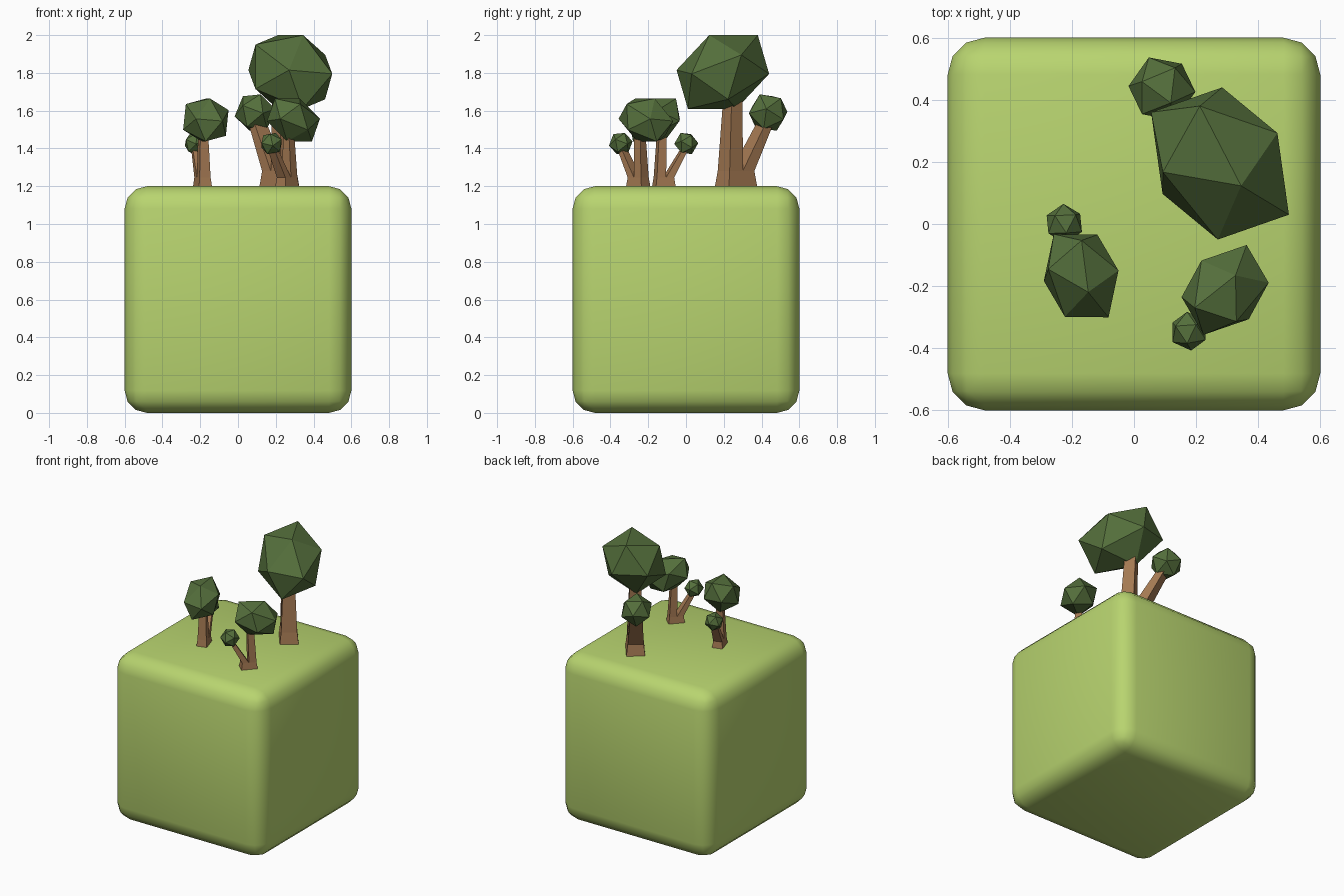
import bpy, bmesh
from math import radians, sin, cos
from mathutils import Matrix, Vector

if "Cube" in bpy.data.objects:
    bpy.data.objects.remove(bpy.data.objects["Cube"])


def material(name, rgb):
    m = bpy.data.materials.new(name)
    m.diffuse_color = (*rgb, 1)
    m.use_nodes = True
    m.node_tree.nodes["Principled BSDF"].inputs["Base Color"].default_value = m.diffuse_color
    return m


GRASS = material("grass", (0.48, 0.66, 0.16))
BARK = material("bark", (0.37, 0.19, 0.085))
LEAF = material("leaf", (0.09, 0.16, 0.045))


def add_object(name, bm, mat, matrix=Matrix()):
    bmesh.ops.recalc_face_normals(bm, faces=bm.faces[:])
    mesh = bpy.data.meshes.new(name)
    bm.to_mesh(mesh)
    bm.free()
    mesh.transform(matrix)
    mesh.materials.append(mat)
    obj = bpy.data.objects.new(name, mesh)
    bpy.context.collection.objects.link(obj)
    return obj


# Rounded ground block
bm = bmesh.new()
bmesh.ops.create_cube(bm, size=1.2)
bmesh.ops.bevel(bm, geom=bm.edges[:], offset=0.118, segments=3, profile=0.5, affect='EDGES')
for f in bm.faces:
    f.smooth = True
add_object("ground_block", bm, GRASS, Matrix.Translation((0, 0, 0.6)))

# Half of the stretched 20-sided crown's corners; the rest are mirrored through its centre
CROWN = [(-.065, .185, .195), (-.184, -.028, .145), (.068, -.072, .195),
         (.007, .245, -.01), (.185, .098, .09), (.222, -.165, -.01)]
FORK_ANGLE = radians(127)


def trunk_mesh():
    """Forked trunk: wide foot, then a main stem and a leaning side branch."""
    bm = bmesh.new()
    along = Vector((cos(FORK_ANGLE), sin(FORK_ANGLE), 0))
    across = Vector((-along.y, along.x, 0))

    def pair(u, width, z):
        return [bm.verts.new(along * u + across * s * width / 2 + Vector((0, 0, z)))
                for s in (-1, 1)]

    def strip(pairs):
        # end walls between neighbouring pairs
        for a, b in zip(pairs, pairs[1:]):
            bm.faces.new((a[0], a[1], b[1], b[0]))

    foot_l, foot_r = pair(-.095, .125, -.01), pair(.095, .125, -.01)
    mid_l, mid_c, mid_r = pair(-.082, .105, .08), pair(.005, .105, .08), pair(.082, .105, .08)
    top_l, top_r = pair(-.055, .072, .5), pair(.017, .072, .5)
    tip_l, tip_r = pair(.17, .08, .34), pair(.222, .08, .34)
    strip([foot_r, foot_l, mid_l, top_l, top_r, mid_c, tip_l, tip_r, mid_r, foot_r])
    for i in (0, 1):
        bm.faces.new((foot_l[i], foot_r[i], mid_r[i], mid_c[i], mid_l[i]))
        bm.faces.new((mid_l[i], mid_c[i], top_r[i], top_l[i]))
        bm.faces.new((mid_c[i], mid_r[i], tip_r[i], tip_l[i]))
    return bm


def tree(name, x, y, turn, scale):
    place = (Matrix.Translation((x, y, 1.2)) @ Matrix.Rotation(radians(turn), 4, 'Z')
             @ Matrix.Scale(scale, 4))
    add_object(name + "_trunk", trunk_mesh(), BARK, place)
    # Large crown
    bm = bmesh.new()
    for p in CROWN:
        for s in (-1, 1):
            bm.verts.new(Vector(p) * s)
    bmesh.ops.convex_hull(bm, input=bm.verts[:])
    add_object(name + "_crown", bm, LEAF, place @ Matrix.Translation((.058, -.07, .605)))
    # Small crown on the side branch
    bm = bmesh.new()
    bmesh.ops.create_icosphere(bm, subdivisions=1, radius=.11)
    tilt = Matrix.Rotation(radians(25), 4, 'X') @ Matrix.Rotation(radians(15), 4, 'Y')
    add_object(name + "_small_crown", bm, LEAF,
               place @ Matrix.Translation((-.129, .17, .39)) @ tilt)


tree("large_tree", .219, .265, 0, 1)
tree("left_tree", -.188, -.117, -20, .58)
tree("front_tree", .26, -.253, 101, .58)
